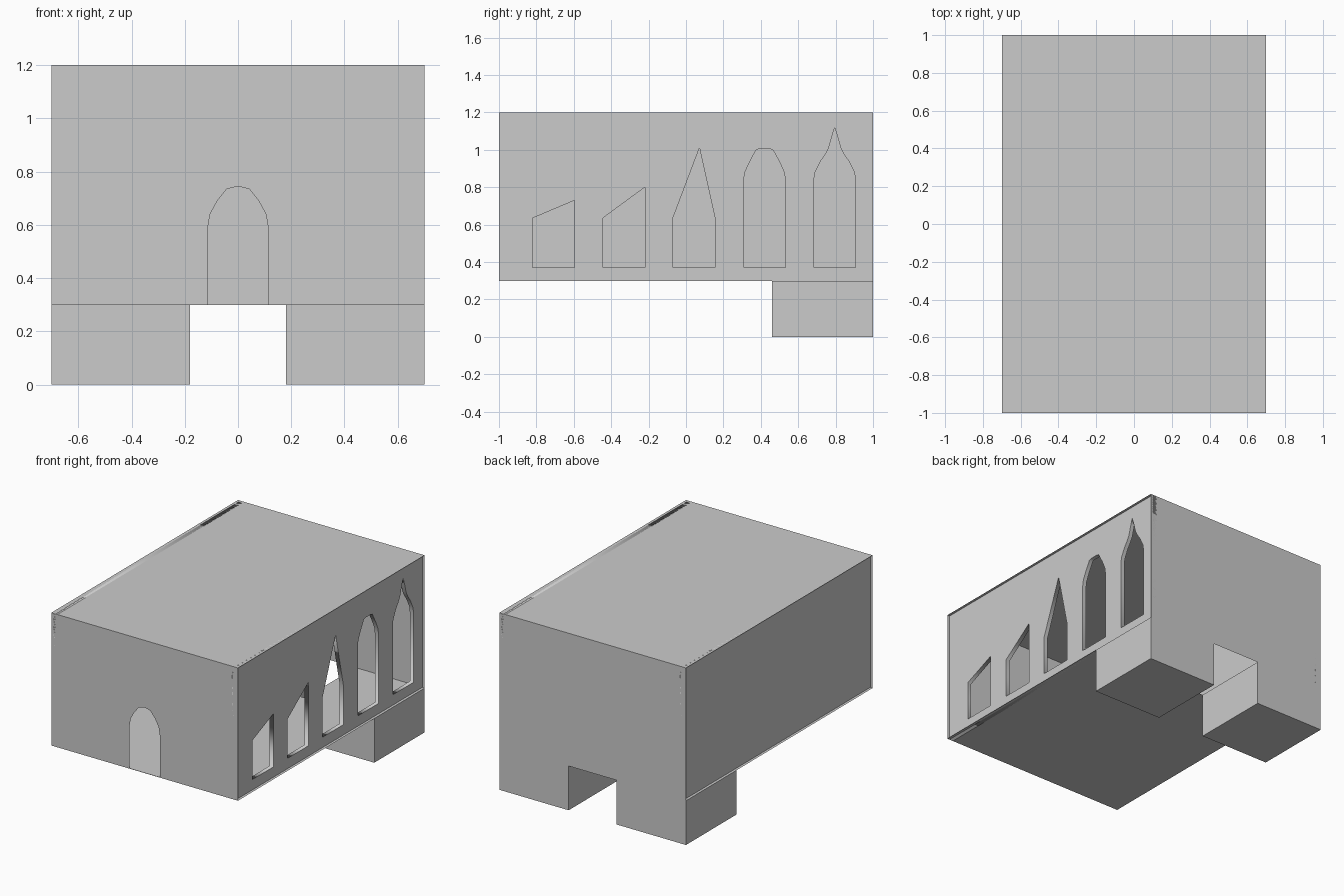
import bpy
from mathutils import Matrix, Vector

if "Cube" in bpy.data.objects:
    bpy.data.objects.remove(bpy.data.objects["Cube"])

W, L, FLOOR, TOP = 0.70, 1.0, 0.30, 1.20
INSET, THICK = 0.018, 0.028


def panel(name, loops, origin, u, v, thick=0.0):
    """Flat panel: first loop is the outline, the others are openings."""
    cu = bpy.data.curves.new(name, 'CURVE')
    cu.dimensions = '2D'
    cu.fill_mode = 'BOTH' if thick else 'FRONT'
    cu.extrude = thick / 2
    for loop in loops:
        s = cu.splines.new('POLY')
        s.points.add(len(loop) - 1)
        for p, (a, b) in zip(s.points, loop):
            p.co = (a, b, 0, 1)
        s.use_cyclic_u = True
    tmp = bpy.data.objects.new(name + "_outline", cu)
    bpy.context.collection.objects.link(tmp)
    dg = bpy.context.evaluated_depsgraph_get()
    mesh = bpy.data.meshes.new_from_object(tmp.evaluated_get(dg))
    bpy.data.objects.remove(tmp)
    u, v = Vector(u), Vector(v)
    m = Matrix((u, v, u.cross(v))).transposed().to_4x4()
    m.translation = origin
    mesh.transform(m)
    ob = bpy.data.objects.new(name, mesh)
    bpy.context.collection.objects.link(ob)
    return ob


def rect(a0, a1, b0, b1):
    return [(a0, b0), (a1, b0), (a1, b1), (a0, b1)]


def arch(centre, half, sill, steps):
    """Symmetric opening; steps go from the right springing up to the crown."""
    right = [(half, sill)] + steps
    left = [(-a, b) for a, b in reversed(right) if a > 0]
    return [(centre + a, b) for a, b in right + left]


X, Y, Z = (1, 0, 0), (0, 1, 0), (0, 0, 1)

# Roof, and floor with a stair opening at the back
panel("roof", [rect(-W, W, -L, L)], (0, 0, TOP), X, Y)
panel("floor", [[(-W, -L), (W, -L), (W, L), (0.18, L), (0.18, 0.46),
                 (-0.18, 0.46), (-0.18, L), (-W, L)]], (0, 0, FLOOR), X, Y)

# Front wall with round-arched doorway, plain back wall
door = arch(0, 0.115, FLOOR + 0.002,
            [(0.115, 0.58), (0.105, 0.64), (0.078, 0.69), (0.042, 0.735), (0, 0.745)])
panel("front_wall", [rect(-W, W, FLOOR, TOP), door], (0, -L, 0), X, Z)
panel("back_wall", [rect(-W, W, FLOOR, TOP)], (0, L, 0), X, Z)

# Side walls: five different window shapes on the right, none on the left
SILL = 0.37
windows = [
    [(-0.82, SILL), (-0.595, SILL), (-0.595, 0.73), (-0.82, 0.635)],
    [(-0.445, SILL), (-0.22, SILL), (-0.22, 0.80), (-0.445, 0.635)],
    [(-0.07, SILL), (0.155, SILL), (0.155, 0.635), (0.072, 1.01), (-0.07, 0.635)],
    arch(0.42, 0.111, SILL, [(0.111, 0.84), (0.105, 0.88), (0.08, 0.935), (0.045, 1.0), (0.03, 1.005)]),
    arch(0.795, 0.111, SILL, [(0.111, 0.84), (0.105, 0.88), (0.075, 0.94),
                              (0.05, 0.975), (0.032, 1.01), (0.014, 1.075), (0, 1.118)]),
]
wall = rect(-L, L, FLOOR, TOP)
x = W - INSET - THICK / 2
panel("right_wall", [wall] + windows, (x, 0, 0), Y, Z, THICK)
panel("left_wall", [wall], (-x, 0, 0), Y, Z, THICK)

# Two support blocks beside the stair opening
for side, name in ((-1, "left_support"), (1, "right_support")):
    bpy.ops.mesh.primitive_cube_add(size=1, location=(side * 0.44, 0.73, FLOOR / 2))
    ob = bpy.context.object
    ob.name = name
    ob.scale = (0.52, 0.54, FLOOR)
